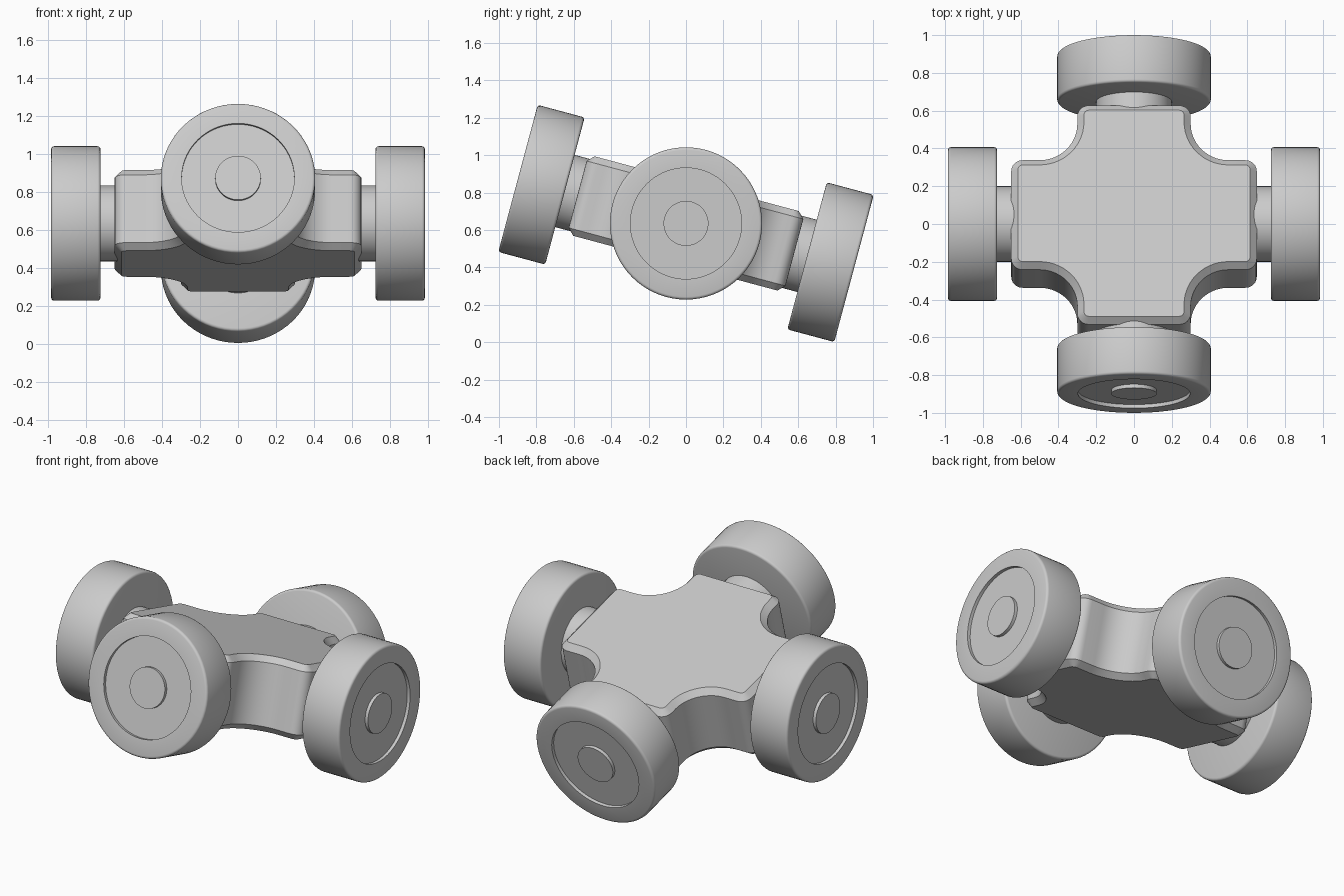
import bpy, bmesh
from math import radians, cos, sin, pi
from mathutils import Matrix

cube = bpy.data.objects.get("Cube")
if cube:
    bpy.data.objects.remove(cube, do_unlink=True)

steel = bpy.data.materials.new("grey_steel")
steel.use_nodes = True
colour = (0.6, 0.6, 0.6, 1)
steel.diffuse_color = colour
steel.node_tree.nodes["Principled BSDF"].inputs["Base Color"].default_value = colour

# Whole joint is tilted so the front arm points upwards
PLACE = Matrix.Translation((0, 0, 0.635)) @ Matrix.Rotation(radians(-15), 4, 'X')


def finish(name, bm, local=Matrix()):
    bmesh.ops.recalc_face_normals(bm, faces=bm.faces)
    mesh = bpy.data.meshes.new(name)
    bm.to_mesh(mesh)
    bm.free()
    mesh.materials.append(steel)
    ob = bpy.data.objects.new(name, mesh)
    bpy.context.collection.objects.link(ob)
    ob.matrix_world = PLACE @ local
    bpy.ops.object.select_all(action='DESELECT')
    ob.select_set(True)
    bpy.context.view_layer.objects.active = ob
    bpy.ops.object.shade_smooth_by_angle(angle=radians(32))


def arc(cx, cy, r, start, end, steps):
    return [(cx + r * cos(radians(start + (end - start) * i / steps)),
             cy + r * sin(radians(start + (end - start) * i / steps)))
            for i in range(steps + 1)]


def lathe(name, profile, local, steps=72):
    """Revolve (radius, height) points about the local z axis."""
    bm = bmesh.new()
    verts = [bm.verts.new((r, 0, h)) for r, h in profile]
    edges = [bm.edges.new(pair) for pair in zip(verts, verts[1:])]
    bmesh.ops.spin(bm, geom=verts + edges, cent=(0, 0, 0), axis=(0, 0, 1),
                   angle=2 * pi, steps=steps)
    bmesh.ops.remove_doubles(bm, verts=bm.verts, dist=1e-4)
    finish(name, bm, local)


# Cross-shaped body: one quarter outline, mirrored into four
LX, LY, W, H, CORNER, FILLET, CHAMFER = 0.65, 0.60, 0.30, 0.22, 0.06, 0.20, 0.035
quarter = (arc(LX - CORNER, W - CORNER, CORNER, 0, 90, 6)
           + arc(W + FILLET, W + FILLET, FILLET, 270, 180, 14)
           + arc(W - CORNER, LY - CORNER, CORNER, 0, 90, 6))
half = quarter + [(-x, y) for x, y in reversed(quarter)]
outline = half + [(x, -y) for x, y in reversed(half)]

bm = bmesh.new()
base = bm.faces.new([bm.verts.new((x, y, -H)) for x, y in outline])
top = bmesh.ops.extrude_face_region(bm, geom=[base], use_keep_orig=True)
bmesh.ops.translate(bm, vec=(0, 0, 2 * H),
                    verts=[g for g in top["geom"] if isinstance(g, bmesh.types.BMVert)])
rims = [e for e in bm.edges if abs(e.verts[0].co.z - e.verts[1].co.z) < 1e-5]
bmesh.ops.bevel(bm, geom=rims, offset=CHAMFER, segments=1, affect='EDGES')
finish("cross_body", bm)

# Four journals with bearing cups
R, THICK, EDGE, RECESS = 0.407, 0.26, 0.015, 0.02
arms = [("left", 'Y', 90, 0.725), ("right", 'Y', -90, 0.725),
        ("front", 'X', 90, 0.67), ("back", 'X', -90, 0.67)]
for side, axis, angle, start in arms:
    turn = Matrix.Rotation(radians(angle), 4, axis)
    lathe(side + "_journal",
          [(0, start - 0.3), (0.2, start - 0.3), (0.2, start + 0.02), (0, start + 0.02)], turn)
    end = start + THICK
    cup = [(0, start)]
    cup += arc(R - EDGE, start + EDGE, EDGE, -90, 0, 3)
    cup += arc(R - EDGE, end - EDGE, EDGE, 0, 90, 3)
    # Recessed outer face with a raised centre boss
    cup += [(0.297, end), (0.297, end - RECESS), (0.12, end - RECESS), (0.12, end), (0, end)]
    lathe(side + "_bearing_cup", cup, turn)
